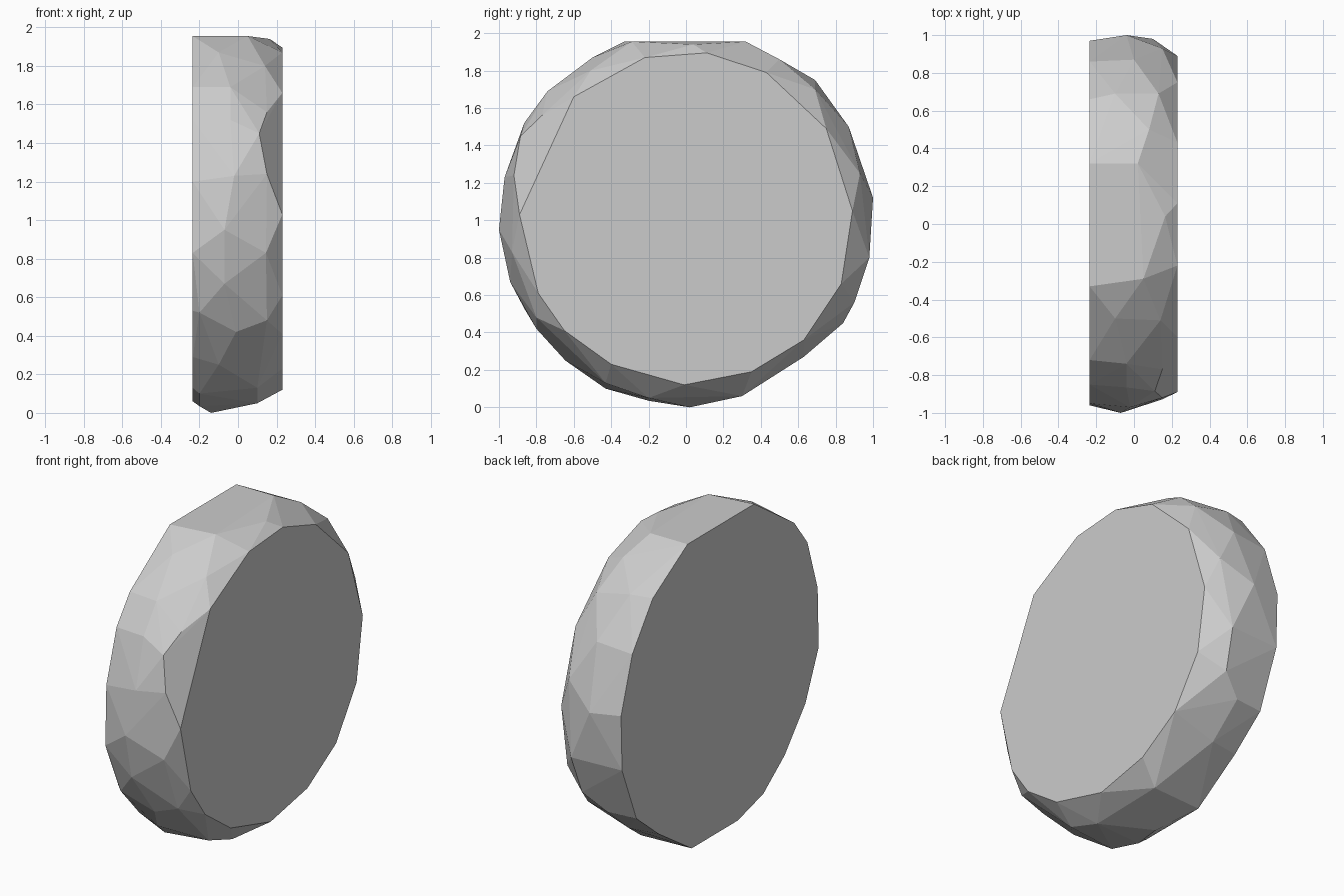
import bpy, bmesh, math

# Outline of the flat right-hand cut (y, z)
RIGHT = [(-.6, 1.66), (-.22, 1.87), (.11, 1.895), (.43, 1.79), (.75, 1.49),
         (.89, 1.05), (.83, .66), (.63, .36), (.35, .19), (-.01, .12),
         (-.4, .23), (-.65, .41), (-.79, .61), (-.89, 1.03)]

# Outline of the flat left-hand cut (y, z)
LEFT = [(-.33, 1.955), (.32, 1.955), (.66, 1.75), (.86, 1.48), (.97, 1.14),
        (.96, .8), (.82, .45), (.6, .27), (.28, .06), (-.17, .06), (-.42, .13),
        (-.63, .29), (-.83, .53), (-.96, .83), (-.95, 1.2), (-.85, 1.52), (-.72, 1.69)]

# Irregular facet corners on the rim (x, y, z)
RIM = [
    # top
    (.05, -.29, 1.955), (.02, .32, 1.955), (.165, .04, 1.94), (.14, -.51, 1.8),
    (-.1, -.5, 1.87), (-.04, -.74, 1.69), (.08, .5, 1.86), (-.1, .69, 1.75),
    (.13, .69, 1.7),
    # front
    (.15, -.77, 1.56), (-.04, -.865, 1.52), (.11, -.885, 1.45), (-.02, -.97, 1.23),
    (.15, -.92, 1.24), (-.07, -1, .95), (.145, -.93, .83), (-.07, -.94, .67),
    (.15, -.8, .48), (-.01, -.8, .42), (-.1, -.645, .25), (-.2, -.86, .52),
    # bottom
    (.1, -.43, .13), (-.2, -.43, .1), (.1, -.2, .05), (-.14, .02, 0),
    (.1, .3, .06), (-.05, .63, .27), (-.2, -.2, .035),
    # back
    (0, .87, 1.5), (.15, .93, 1.25), (-.04, 1, 1.12), (.1, .98, .8),
    (.08, .9, .56), (-.05, .84, .45),
]

# Thick faceted disc: hull of both cuts and the rim corners
bm = bmesh.new()
for p in [(.23, y, z) for y, z in RIGHT] + [(-.235, y, z) for y, z in LEFT] + RIM:
    bm.verts.new(p)
hull = bmesh.ops.convex_hull(bm, input=bm.verts[:])
bmesh.ops.delete(bm, geom=[v for v in bm.verts if not v.link_faces], context='VERTS')
bmesh.ops.dissolve_limit(bm, angle_limit=math.radians(1.5),
                         verts=bm.verts[:], edges=bm.edges[:])
bmesh.ops.recalc_face_normals(bm, faces=bm.faces[:])

mesh = bpy.data.meshes.new("faceted_disc")
bm.to_mesh(mesh)
bm.free()
disc = bpy.data.objects.new("faceted_disc", mesh)
bpy.context.collection.objects.link(disc)

grey = bpy.data.materials.new("light grey")
grey.diffuse_color = (.6, .6, .6, 1)
mesh.materials.append(grey)
